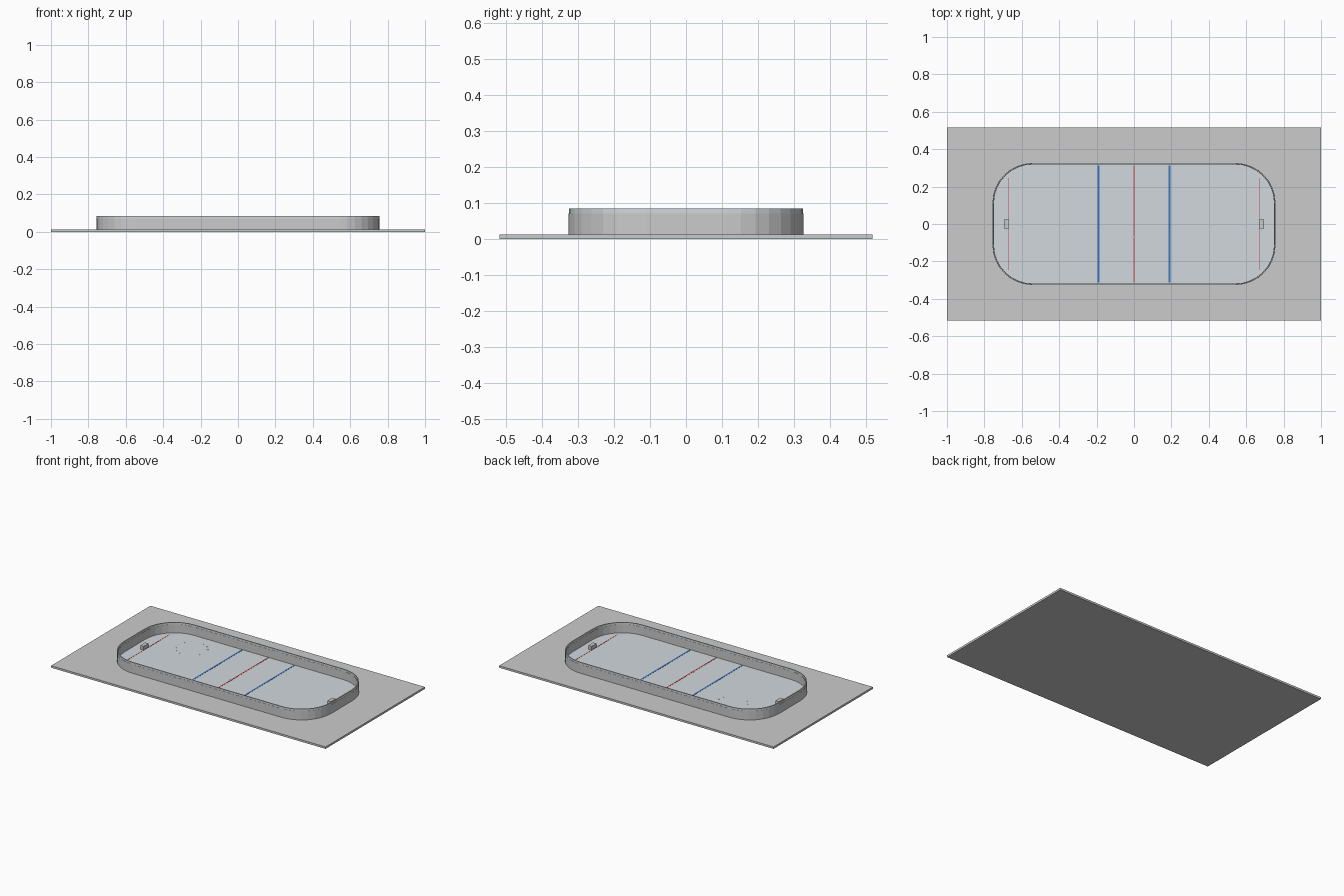
import bpy, bmesh, math

if "Cube" in bpy.data.objects:
    bpy.data.objects.remove(bpy.data.objects["Cube"])


def material(name, color):
    m = bpy.data.materials.new(name)
    m.diffuse_color = (*color, 1)
    m.use_nodes = True
    m.node_tree.nodes["Principled BSDF"].inputs["Base Color"].default_value = m.diffuse_color
    return m


ICE = material("ice_white", (0.64, 0.69, 0.72))
BLUE = material("line_blue", (0.05, 0.17, 0.55))
RED = material("line_red", (0.65, 0.06, 0.07))


def add_object(name, bm, mat=None):
    bmesh.ops.recalc_face_normals(bm, faces=bm.faces)
    me = bpy.data.meshes.new(name)
    bm.to_mesh(me)
    bm.free()
    ob = bpy.data.objects.new(name, me)
    bpy.context.collection.objects.link(ob)
    if mat:
        me.materials.append(mat)
    return ob


def box(name, center, size, mat=None):
    bm = bmesh.new()
    bmesh.ops.create_cube(bm, size=1)
    bmesh.ops.scale(bm, vec=size, verts=bm.verts)
    bmesh.ops.translate(bm, vec=center, verts=bm.verts)
    return add_object(name, bm, mat)


def rink_outline(inset, segments=8):
    r = 0.215
    pts = []
    for i, (sx, sy) in enumerate([(1, 1), (-1, 1), (-1, -1), (1, -1)]):
        for k in range(segments + 1):
            a = math.pi / 2 * (i + k / segments)
            pts.append((sx * (0.757 - r) + (r - inset) * math.cos(a),
                        sy * (0.326 - r) + (r - inset) * math.sin(a)))
    return pts


def rink_wall(name, z0, z1, outer, inner, mat=None):
    bm = bmesh.new()
    loops = [[bm.verts.new((x, y, z)) for x, y in rink_outline(d)]
             for d, z in [(outer, z0), (outer, z1), (inner, z1), (inner, z0)]]
    n = len(loops[0])
    for j in range(4):
        a, b = loops[j], loops[(j + 1) % 4]
        for i in range(n):
            k = (i + 1) % n
            bm.faces.new((a[i], a[k], b[k], b[i]))
    return add_object(name, bm, mat)


# Floor slab around the rink
box("floor_slab", (0, 0, 0.0065), (2, 1.034, 0.013))

# Ice sheet
bm = bmesh.new()
face = bm.faces.new([bm.verts.new((x, y, 0.010)) for x, y in rink_outline(0.004)])
ext = bmesh.ops.extrude_face_region(bm, geom=[face])
bmesh.ops.translate(bm, vec=(0, 0, 0.006),
                    verts=[v for v in ext["geom"] if isinstance(v, bmesh.types.BMVert)])
add_object("ice_sheet", bm, ICE)

# Boards with a pale upper band
rink_wall("boards", 0.012, 0.071, 0, 0.008)
rink_wall("upper_band", 0.071, 0.084, 0.001, 0.007, ICE)

# Painted lines
box("center_line", (0, 0, 0.0163), (0.007, 0.628, 0.0012), RED)
for side, s in (("left", -1), ("right", 1)):
    box(side + "_blue_line", (s * 0.19, 0, 0.0163), (0.01, 0.628, 0.0012), BLUE)
    box(side + "_goal_line", (s * 0.67, 0, 0.0163), (0.004, 0.49, 0.0012), RED)
    # Goals
    box(side + "_goal", (s * 0.682, 0, 0.028), (0.025, 0.05, 0.026))

# Dotted face-off circle and centre mark
for i in range(14):
    a = math.tau * i / 14
    box("faceoff_dot", (-0.445 + 0.095 * math.cos(a), 0.157 + 0.095 * math.sin(a), 0.0163),
        (0.005, 0.005, 0.0012))
box("center_mark", (0, -0.07, 0.0165), (0.03, 0.005, 0.0012))
